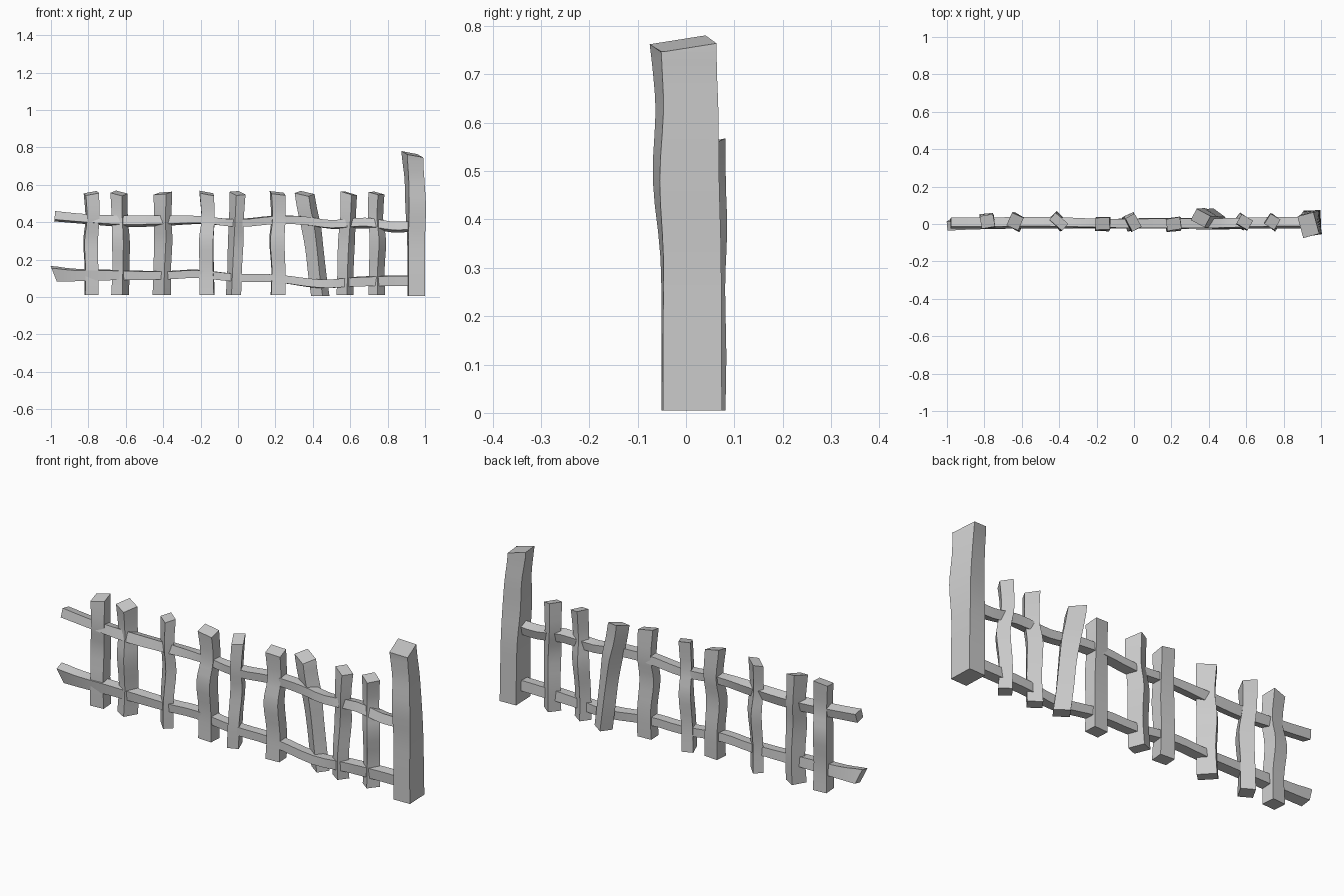
import bpy, math
from mathutils import Vector

CORNERS = ((-.5, -.5), (.5, -.5), (.5, .5), (-.5, .5))


def refine(st, n=3):
    """Catmull-Rom in-betweens for a list of station tuples."""
    out = []
    for i in range(len(st) - 1):
        a, b, c, d = st[max(i - 1, 0)], st[i], st[i + 1], st[min(i + 2, len(st) - 1)]
        for k in range(n):
            t = k / n
            out.append(tuple(.5 * (2 * q + (r - p) * t + (2 * p - 5 * q + 4 * r - s) * t * t
                                   + (3 * q - p - 3 * r + s) * t ** 3)
                             for p, q, r, s in zip(a, b, c, d)))
    return out + [st[-1]]


def loft(name, rings):
    """Skin four-cornered rings into a closed, roughly hewn timber."""
    verts = [v for r in rings for v in r]
    n = len(rings)
    faces = [(i * 4 + j, i * 4 + (j + 1) % 4, i * 4 + 4 + (j + 1) % 4, i * 4 + 4 + j)
             for i in range(n - 1) for j in range(4)]
    faces += [(3, 2, 1, 0), tuple(range(n * 4 - 4, n * 4))]
    me = bpy.data.meshes.new(name)
    me.from_pydata(verts, [], faces)
    ob = bpy.data.objects.new(name, me)
    bpy.context.collection.objects.link(ob)
    bpy.context.view_layer.objects.active = ob
    ob.select_set(True)
    bpy.ops.object.shade_smooth_by_angle(angle=math.radians(30))
    ob.select_set(False)


def upright(name, w, d, stations, tilt):
    """Stations: (z, x, y, scale, turn in degrees). tilt slopes the top cut."""
    rings = []
    st = refine(stations)
    for i, (z, x, y, s, turn) in enumerate(st):
        a = math.radians(turn)
        ring = []
        for u, v in CORNERS:
            px, py = u * w * s, v * d * s
            ox = px * math.cos(a) - py * math.sin(a)
            oy = px * math.sin(a) + py * math.cos(a)
            dz = tilt[0] * ox + tilt[1] * oy if i == len(st) - 1 else 0
            ring.append(Vector((x + ox, y + oy, z + dz)))
        rings.append(ring)
    loft(name, rings)


def rail(name, stations, slant):
    """Stations: (x, y, z, depth, height, roll). slant angles the left end cut."""
    rings = []
    for i, (x, y, z, d, h, roll) in enumerate(refine(stations)):
        a = math.radians(roll)
        ring = []
        for u, v in CORNERS:
            py, pz = u * d, v * h
            oy = py * math.cos(a) - pz * math.sin(a)
            oz = py * math.sin(a) + pz * math.cos(a)
            ring.append(Vector((x + (slant * oz if i == 0 else 0), y + oy, z + oz)))
        rings.append(ring)
    loft(name, rings)


# pickets: width, depth, turn, bottom/low/middle/high/top x, y, top slope
pickets = [
    (.072, .068, 4, (-.783, -.783, -.788, -.778, -.784), .014, (.15, .2)),
    (.068, .074, -30, (-.630, -.626, -.626, -.632, -.636), .013, (-.15, .25)),
    (.090, .050, -47, (-.408, -.405, -.400, -.402, -.402), .012, (.2, .15)),
    (.076, .064, -4, (-.165, -.167, -.170, -.160, -.168), .002, (-.2, .2)),
    (.056, .080, 22, (-.024, -.018, -.012, -.008, -.003), .008, (-.05, .25)),
    (.076, .064, 3, (.214, .216, .208, .216, .212), .000, (-.15, .2)),
    (.070, .058, -36, (.590 - .018, .575, .580, .588, .592), .010, (-.25, .1)),
    (.062, .064, -38, (.742, .742, .748, .736, .740), .012, (-.2, .15)),
]
for k, (w, d, turn, xs, y, tilt) in enumerate(pickets):
    f = 1 if k % 2 else -1
    st = [(.01, xs[0], y, 1, turn), (.15, xs[1], y + .003 * f, .95, turn),
          (.30, xs[2], y - .008 * f, 1.0, turn + 2), (.42, xs[3], y + .006 * f, .92, turn + 4),
          (.555, xs[4], y, 1.0, turn + 6)]
    upright(f"picket_{k + 1}", w, d, st, tilt)

# leaning picket, its foot kicked out behind the lower rail
upright("leaning_picket", .076, .062,
        [(.005, .440, .034, 1, -36), (.12, .424, .036, 1, -36), (.26, .408, .034, 1, -34),
         (.38, .390, .034, 1.1, -32), (.47, .370, .032, 1.1, -30), (.553, .356, .032, 1.1, -28)],
        (-.1, .25))

# tall end post, twisting toward the top
upright("end_post", .090, .122,
        [(.005, .954, .012, 1, 2), (.15, .953, .011, .99, 2), (.32, .952, .010, .98, 4),
         (.48, .950, .000, 1.02, 9), (.62, .944, .002, .95, 11), (.70, .937, -.002, .95, 13),
         (.763, .932, -.006, .98, 15)], (-.22, .1))

# rails
rail("upper_rail",
     [(-.98, .006, .432, .050, .046, -12), (-.80, .006, .416, .050, .044, -12),
      (-.60, .006, .405, .050, .050, -16), (-.40, .006, .408, .050, .046, -14),
      (-.20, .004, .412, .046, .038, -6), (0, .004, .396, .050, .040, 4),
      (.20, .006, .413, .050, .042, 4), (.36, .004, .408, .052, .044, 0),
      (.50, .004, .388, .050, .042, -6), (.68, .006, .396, .050, .046, -14),
      (.82, .006, .375, .050, .046, -16), (.94, .006, .378, .050, .046, -16)], .1)
rail("lower_rail",
     [(-.985, -.002, .124, .050, .074, 14), (-.88, 0, .118, .050, .060, 10),
      (-.70, .002, .118, .050, .052, 6), (-.40, .004, .116, .050, .042, 4),
      (-.22, .002, .124, .050, .042, 4), (0, 0, .102, .048, .042, 0),
      (.20, 0, .100, .048, .042, 0), (.44, -.004, .070, .050, .044, -4),
      (.62, .002, .082, .050, .048, 4), (.80, .004, .087, .050, .052, 4),
      (.94, .004, .088, .050, .052, 4)], -.4)
